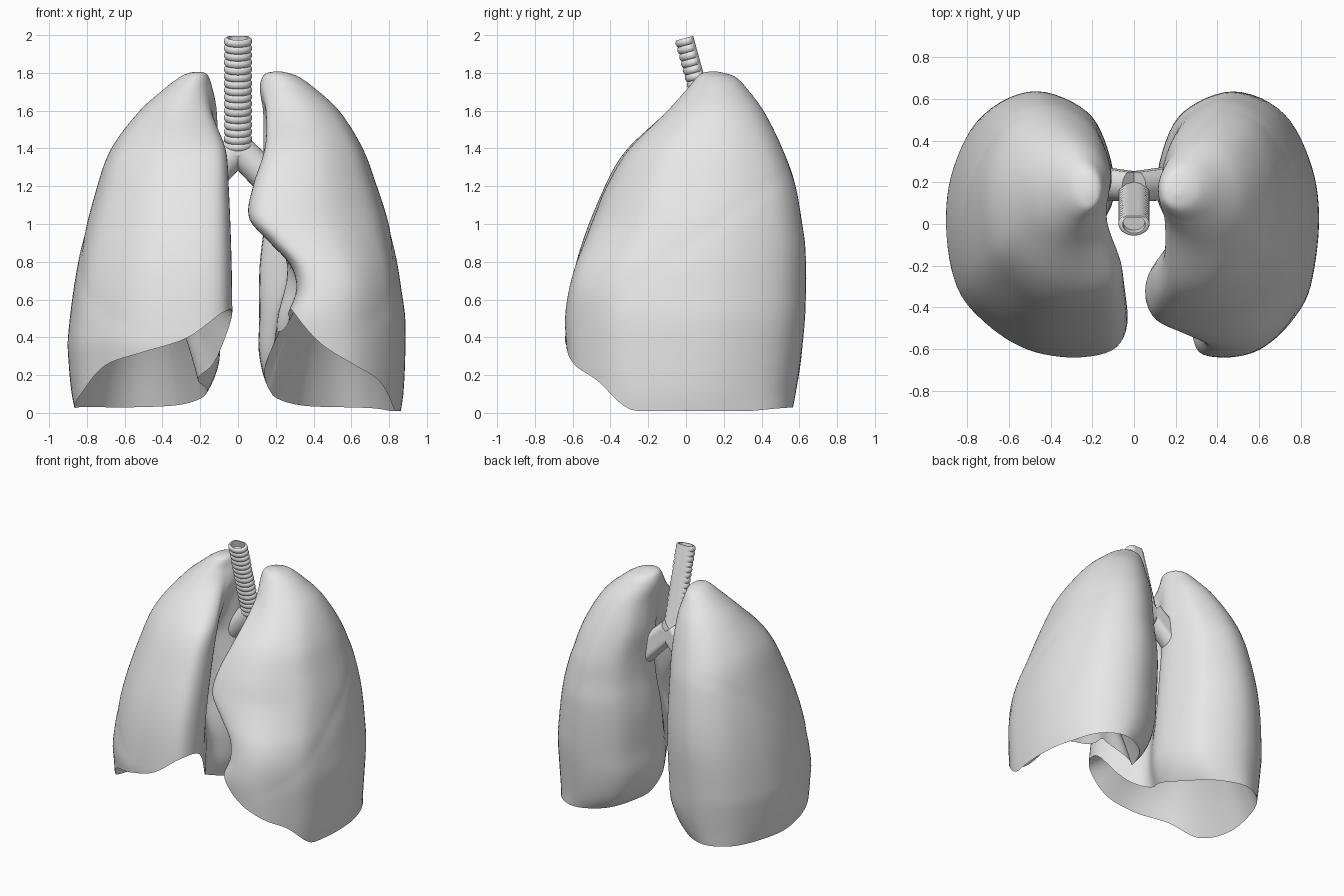
import bpy, bmesh, math
from mathutils import Vector

cube = bpy.data.objects.get("Cube")
if cube:
    bpy.data.objects.remove(cube, do_unlink=True)

# One plain grey for every part
grey = bpy.data.materials.new("plain grey")
grey.use_nodes = True
grey.diffuse_color = (0.8, 0.8, 0.8, 1)
grey.node_tree.nodes["Principled BSDF"].inputs["Base Color"].default_value = grey.diffuse_color


def hermite(p0, p1, m0, m1, t):
    a, b = t * t, t * t * t
    return (2*b - 3*a + 1) * p0 + (b - 2*a + t) * m0 + (3*a - 2*b) * p1 + (b - a) * m1


def smoothstep(low, high, value):
    t = min(1, max(0, (value - low) / (high - low)))
    return t * t * (3 - 2 * t)


def closed_spline(points, steps):
    """Smooth closed loop through the points."""
    count, result = len(points), []
    for i in range(count):
        a, b, c, d = (Vector(points[(i + k) % count]) for k in (-1, 0, 1, 2))
        for s in range(steps):
            result.append(hermite(b, c, (c - a) / 2, (d - b) / 2, s / steps))
    return result


def profile_at(rows, z):
    """Smoothly interpolate the columns of a height table."""
    z = min(max(z, rows[0][0]), rows[-1][0])
    last = len(rows) - 1
    i = next(k for k in range(last) if z <= rows[k + 1][0])

    def slope(k, col):
        low, high = rows[max(k - 1, 0)], rows[min(k + 1, last)]
        return (high[col] - low[col]) / (high[0] - low[0])

    span = rows[i + 1][0] - rows[i][0]
    t = (z - rows[i][0]) / span
    return [hermite(rows[i][c], rows[i + 1][c], slope(i, c) * span,
                    slope(i + 1, c) * span, t) for c in range(1, len(rows[0]))]


def loft(name, rings, angle):
    """Skin closed rings of points and cap both ends."""
    bm = bmesh.new()
    loops = [[bm.verts.new(p) for p in ring] for ring in rings]
    count = len(loops[0])
    for low, high in zip(loops, loops[1:]):
        for j in range(count):
            k = (j + 1) % count
            bm.faces.new((low[j], low[k], high[k], high[j]))
    bm.faces.new(loops[0])
    bm.faces.new(loops[-1])
    bmesh.ops.recalc_face_normals(bm, faces=bm.faces)
    mesh = bpy.data.meshes.new(name)
    bm.to_mesh(mesh)
    bm.free()
    mesh.materials.append(grey)
    obj = bpy.data.objects.new(name, mesh)
    bpy.context.collection.objects.link(obj)
    bpy.ops.object.select_all(action="DESELECT")
    obj.select_set(True)
    bpy.context.view_layer.objects.active = obj
    bpy.ops.object.shade_smooth_by_angle(angle=math.radians(angle))


# Lung outline: sideways fraction, depth fraction, height of the lower rim
outline = closed_spline([
    (1, .5, .03), (.96, .72, .03), (.8, .92, .03), (.52, 1, .03), (.22, .92, .04),
    (.09, .76, .07), (.07, .6, .12), (.17, .45, .18), (.1, .33, .27), (0, .16, .52),
    (.06, .03, .53), (.28, 0, .395), (.55, .03, .32), (.78, .13, .25), (.94, .27, .1)], 6)

# Height tables: z, outer x, inner front x, inner back x, front y, back y
right_rows = [
    (0, .86, .05, .22, -.62, .56), (.1, .88, .04, .12, -.62, .58),
    (.25, .895, .03, .05, -.63, .605), (.4, .9, .03, .04, -.64, .62),
    (.8, .845, .035, .05, -.58, .635), (1.2, .745, .05, .07, -.43, .58),
    (1.4, .67, .065, .07, -.31, .51), (1.6, .52, .12, .1, -.1, .41),
    (1.72, .385, .145, .135, .01, .32), (1.78, .305, .155, .155, .06, .26),
    (1.8, .26, .175, .175, .09, .2), (1.806, .225, .2, .2, .13, .16)]
left_rows = [
    (0, .86, .28, .26, -.61, .56), (.1, .875, .28, .13, -.62, .58),
    (.3, .885, .28, .06, -.63, .61), (.5, .885, .26, .06, -.64, .63),
    (.65, .865, .31, .06, -.62, .635), (.78, .845, .28, .065, -.585, .635),
    (.9, .82, .17, .08, -.54, .63), (1.03, .79, .06, .1, -.49, .61),
    (1.2, .735, .08, .11, -.42, .58), (1.4, .66, .14, .1, -.3, .51),
    (1.6, .535, .125, .12, -.1, .41), (1.72, .405, .11, .115, .01, .32),
    (1.78, .32, .125, .13, .06, .26), (1.8, .265, .155, .155, .09, .2),
    (1.808, .225, .195, .195, .13, .16)]


def lung(name, side, rows, rim_drop, hilum_lift):
    top = rows[-1][0]

    def surface(u, v, z):
        # Hollow on the inner side where the airway enters
        hollow = smoothstep(.45, .8, z) * (1 - smoothstep(1.2, 1.45, z))
        u += .1 * hollow * max(0, 1 - abs(v - .42) / .16) * (1 - smoothstep(.15, .4, u))
        # The outline grows rounder towards the apex
        a = math.atan2(v - .5, u - .5)
        w = smoothstep(1.35, 1.75, z)
        u += (.5 + .5 * math.cos(a) - u) * w
        v += (.5 + .5 * math.sin(a) - v) * w
        outer, inner_front, inner_back, front, back = profile_at(rows, z)
        inner = inner_front + (inner_back - inner_front) * smoothstep(.2, .45, v)
        y = front + (back - front) * v
        # Shallow oblique fissure across the outer side
        gap = (z - .88 - .75 * y) / .04
        u -= .006 * math.exp(-gap * gap) * smoothstep(.3, .7, u)
        return Vector((side * (inner + (outer - inner) * u), y, z))

    def rim_height(u, v, r):
        lift = hilum_lift * max(0, 1 - abs(v - .42) / .26) * (1 - smoothstep(.15, .4, u))
        return max(.01, r - rim_drop * u * (1 - v) + lift)

    rims = [rim_height(*p) for p in outline]
    rim_ring = [surface(u, v, r) for (u, v, _), r in zip(outline, rims)]

    # Hollow underside, from the dome centre out to the rim
    centre = surface(.54, .5, .68)
    rings = []
    for step in range(1, 16):
        k = 1 - step / 16
        ring = [p.lerp(centre, k) for p in rim_ring]
        for p, r in zip(ring, rims):
            p.z = r + (centre.z - r) * (1 - (1 - k) ** 2.2)
        rings.append(ring)

    # Outer wall, from the rim up to the apex
    steps = 64
    for step in range(steps + 1):
        s = math.sin(math.pi / 2 * step / steps)
        rings.append([surface(u, v, r + (top - r) * s)
                      for (u, v, _), r in zip(outline, rims)])
    loft(name, rings, 50)


lung("right_lung", -1, right_rows, 0, 0)
lung("left_lung", 1, left_rows, .12, .26)


def tube_ring(centre, axis, radius, ripple=0, flatten=1):
    """Ring across an axis; ripple swells the front, flatten thins front to back."""
    across = Vector((0, 1, 0)).cross(axis).normalized()
    depth = axis.cross(across).normalized()
    ring = []
    for j in range(32):
        a = math.tau * j / 32
        r = radius + ripple * smoothstep(-.75, -.3, -math.sin(a))
        ring.append(centre + across * r * math.cos(a)
                    + depth * flatten * min(r * math.sin(a), radius * .8))
    return ring


# Windpipe with cartilage rings and a shallow open mouth
start, end = Vector((0, .17, 1.36)), Vector((0, -.002, 1.985))
axis = (end - start).normalized()
hoops, per_hoop = 17, 8
rings = []
for i in range(hoops * per_hoop + 1):
    swell = abs(math.sin(math.pi * i / per_hoop)) ** .7
    rings.append(tube_ring(start.lerp(end, i / (hoops * per_hoop)), axis, .065, .01 * swell, .8))
rings.append(tube_ring(end, axis, .054, 0, .8))
rings.append(tube_ring(end - axis * .05, axis, .052, 0, .8))
loft("windpipe", rings, 60)

# Two main airways running into the lungs
for name, side in (("left_airway", 1), ("right_airway", -1)):
    root, tip = Vector((0, .185, 1.4)), Vector((side * .34, .22, 1.06))
    direction = (tip - root).normalized()
    loft(name, [tube_ring(root.lerp(tip, i / 12), direction, .08 + .014 * i / 12)
                for i in range(13)], 40)
